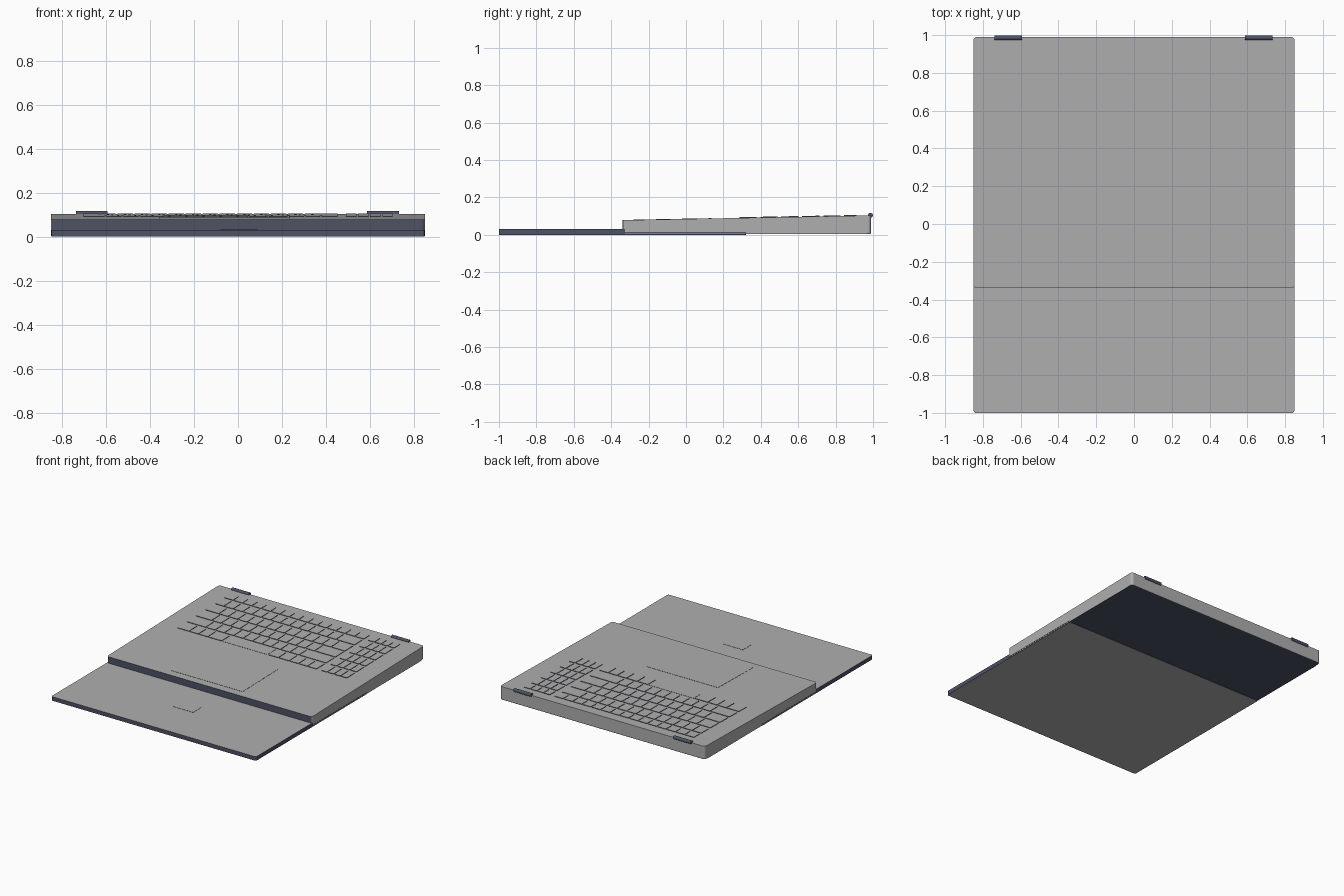
import bpy, bmesh
from mathutils import Matrix, Vector

if "Cube" in bpy.data.objects:
    bpy.data.objects.remove(bpy.data.objects["Cube"])


def material(name, colour):
    m = bpy.data.materials.new(name)
    m.use_nodes = True
    m.diffuse_color = (*colour, 1)
    m.node_tree.nodes["Principled BSDF"].inputs["Base Color"].default_value = (*colour, 1)
    return m


GREY = material("light grey", (0.43, 0.43, 0.43))
NAVY = material("dark slate", (0.075, 0.085, 0.13))


def deck_z(y):
    """Height of the sloping keyboard deck."""
    return 0.078 + (y + 0.34) * 0.019


def add_box(bm, x0, x1, y0, y1, z0, z1):
    size = Vector((x1 - x0, y1 - y0, z1 - z0))
    centre = Vector((x0 + x1, y0 + y1, z0 + z1)) / 2
    return bmesh.ops.create_cube(
        bm, size=1, matrix=Matrix.Translation(centre) @ Matrix.Diagonal((*size, 1)))["verts"]


def round_corners(bm, radius):
    upright = [e for e in bm.edges
               if abs((e.verts[0].co - e.verts[1].co).normalized().z) > 0.9]
    bmesh.ops.bevel(bm, geom=upright, offset=radius, segments=4, profile=0.5, affect="EDGES")


def finish(bm, name, is_dark):
    """Make an object; faces whose normal passes is_dark get the dark colour."""
    bm.normal_update()
    for f in bm.faces:
        f.material_index = int(is_dark(f.normal))
    mesh = bpy.data.meshes.new(name)
    bm.to_mesh(mesh)
    bm.free()
    mesh.materials.append(GREY)
    mesh.materials.append(NAVY)
    obj = bpy.data.objects.new(name, mesh)
    bpy.context.collection.objects.link(obj)
    return obj


def dark_sides(n):
    return abs(n.z) < 0.7


# Wedge-shaped base: dark underside and front, light elsewhere
bm = bmesh.new()
add_box(bm, -0.85, 0.85, -0.34, 0.99, 0.003, 0.1)
round_corners(bm, 0.018)
for v in bm.verts:
    if v.co.z > 0.05:
        v.co.z = deck_z(v.co.y)
back_low = [e for e in bm.edges if all(v.co.y > 0.96 and v.co.z < 0.01 for v in e.verts)]
bmesh.ops.bevel(bm, geom=back_low, offset=0.008, segments=2, profile=0.5, affect="EDGES")
finish(bm, "base", lambda n: n.z < -0.9 or n.y < -0.8)

# Flat lid folded beneath, with dark edges
bm = bmesh.new()
add_box(bm, -0.849, 0.849, -1, 0.32, 0, 0.03)
round_corners(bm, 0.012)
finish(bm, "lid", dark_sides)

# Thin edge of the lid showing along the base sides
bm = bmesh.new()
add_box(bm, -0.851, 0.851, -0.33, 0.32, 0.008, 0.014)
finish(bm, "lid_edge_strip", lambda n: True)

# Small plain plate on the lid
bm = bmesh.new()
add_box(bm, -0.08, 0.09, -0.66, -0.56, 0.029, 0.0315)
finish(bm, "lid_plate", dark_sides)

# Touchpad following the deck slope
bm = bmesh.new()
for v in add_box(bm, -0.36, 0.235, -0.28, 0.135, -0.002, 0.0015):
    v.co.z += deck_z(v.co.y)
finish(bm, "touchpad", dark_sides)

# Keyboard: each row lists its key widths in units
ROW_SPANS = [(0.845, 0.912), (0.735, 0.825), (0.62, 0.715),
             (0.508, 0.602), (0.398, 0.49), (0.285, 0.378)]
ROWS = [
    [1] * 15,
    [1] * 13 + [2],
    [1.5] + [1] * 12 + [1.5],
    [1.75] + [1] * 11 + [2.25],
    [2.1] + [1] * 10 + [2.9],
    [1.35, 1, 1, 1.5, 4.9, 1.15, 1.15, 1, 0.95, 1],
]
LEFT, UNIT, GAP = -0.707, 0.0775, 0.008
PAD_LEFT, PAD_UNIT = 0.487, 0.055


def add_row(bm, left, unit, widths, span):
    x = left
    for w in widths:
        height = 0.0015 if w > 4 else 0.004
        for v in add_box(bm, x + GAP / 2, x + w * unit - GAP / 2, *span, -0.002, height):
            v.co.z += deck_z(v.co.y)
        x += w * unit


bm = bmesh.new()
for widths, span in zip(ROWS, ROW_SPANS):
    add_row(bm, LEFT, UNIT, widths, span)
finish(bm, "main_keys", dark_sides)

bm = bmesh.new()
for span in ROW_SPANS:
    add_row(bm, PAD_LEFT, PAD_UNIT, [1] * 4, span)
finish(bm, "number_pad_keys", dark_sides)

# Hinge barrels on the back edge
for name, x in (("right_hinge", -0.665), ("left_hinge", 0.66)):
    bm = bmesh.new()
    bmesh.ops.create_cone(
        bm, cap_ends=True, segments=20, radius1=0.013, radius2=0.013, depth=0.145,
        matrix=Matrix.Translation((x, 0.986, 0.104)) @ Matrix.Rotation(1.5708, 4, "Y"))
    hinge = finish(bm, name, lambda n: True)
    bpy.ops.object.select_all(action="DESELECT")
    hinge.select_set(True)
    bpy.context.view_layer.objects.active = hinge
    bpy.ops.object.shade_smooth_by_angle()
